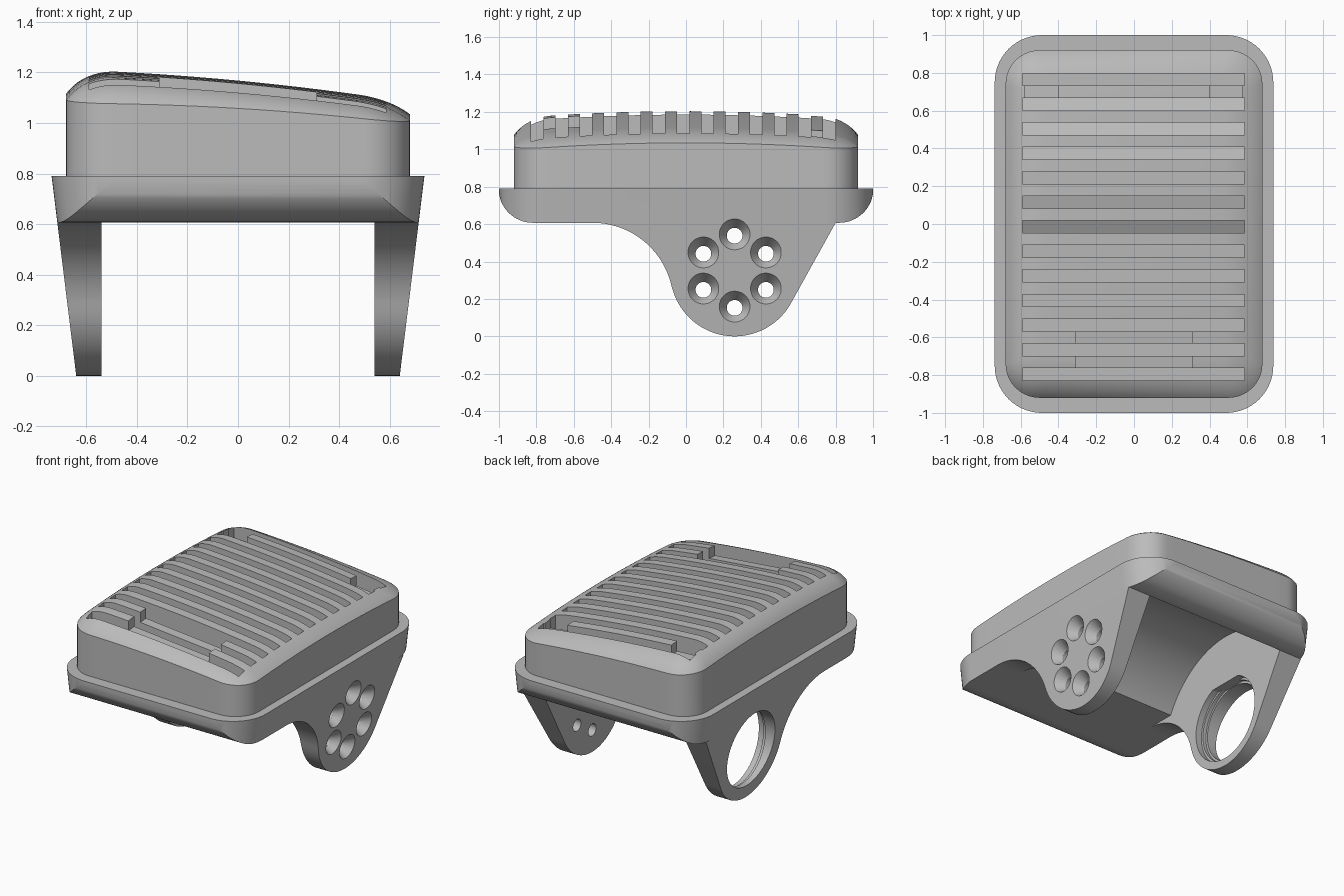
import bpy, bmesh
from math import sin, cos, pi, sqrt, radians, atan2, acos
from mathutils import Matrix

old = bpy.data.objects.get("Cube")
if old:
    bpy.data.objects.remove(old, do_unlink=True)

grey = bpy.data.materials.new("light_grey")
grey.use_nodes = True
GREY = (0.5, 0.5, 0.5, 1)
grey.diffuse_color = GREY
for node in grey.node_tree.nodes:
    if node.type == 'BSDF_PRINCIPLED':
        node.inputs["Base Color"].default_value = GREY

PIVOT_Y, PIVOT_Z, LUG_R = 0.26, 0.345, 0.345
TRAY_BOTTOM, TRAY_TOP = 0.607, 0.79
LUG_INNER = 0.54


# ---------- helpers ----------
def finish(name, bm):
    bmesh.ops.recalc_face_normals(bm, faces=bm.faces)
    me = bpy.data.meshes.new(name)
    bm.to_mesh(me)
    bm.free()
    me.materials.append(grey)
    ob = bpy.data.objects.new(name, me)
    bpy.context.scene.collection.objects.link(ob)
    return ob


def loft(name, rings, triangulate=False):
    bm = bmesh.new()
    loops = [[bm.verts.new(p) for p in ring] for ring in rings]
    n = len(loops[0])
    for a, b in zip(loops, loops[1:]):
        for i in range(n):
            j = (i + 1) % n
            bm.faces.new((a[i], a[j], b[j], b[i]))
    bm.faces.new(loops[0])
    bm.faces.new(loops[-1])
    if triangulate:
        bmesh.ops.triangulate(bm, faces=bm.faces)
    return finish(name, bm)


def boolean(target, cutter, operation='DIFFERENCE'):
    mod = target.modifiers.new("cut", 'BOOLEAN')
    mod.operation = operation
    mod.solver = 'EXACT'
    mod.object = cutter
    bpy.context.view_layer.update()
    graph = bpy.context.evaluated_depsgraph_get()
    me = bpy.data.meshes.new_from_object(target.evaluated_get(graph))
    target.modifiers.clear()
    target.data = me
    bpy.data.objects.remove(cutter, do_unlink=True)


def arc(cy, cz, r, a0, a1, n=16):
    return [(cy + r * cos(a0 + (a1 - a0) * i / n),
             cz + r * sin(a0 + (a1 - a0) * i / n)) for i in range(n + 1)]


def rounded_rect(hx, hy, r, n=10, splits=1):
    """Rounded rectangle whose straight sides are divided into equal pieces."""
    corners = [arc(sx * (hx - r), sy * (hy - r), r, k * pi / 2, (k + 1) * pi / 2, n)
               for k, (sx, sy) in enumerate(((1, 1), (-1, 1), (-1, -1), (1, -1)))]
    pts = []
    for k, corner in enumerate(corners):
        (ax, ay), (bx, by) = corner[-1], corners[(k + 1) % 4][0]
        pts += corner
        pts += [(ax + (bx - ax) * i / splits, ay + (by - ay) * i / splits)
                for i in range(1, splits)]
    return pts


def cones(spots, x0, x1, r0, r1, segments=48):
    """Cutter made of cones or cylinders along x, at the given (y, z) spots."""
    bm = bmesh.new()
    for y, z, dx in spots:
        m = Matrix.Translation(((x0 + x1) / 2 + dx, y, z)) @ Matrix.Rotation(pi / 2, 4, 'Y')
        bmesh.ops.create_cone(bm, cap_ends=True, segments=segments,
                              radius1=r0, radius2=r1, depth=x1 - x0, matrix=m)
    return finish("cutter", bm)


def blocks(specs, bottom):
    """Cutter made of blocks whose underside follows bottom(x, y)."""
    bm = bmesh.new()
    for x0, x1, y0, y1 in specs:
        for v in bmesh.ops.create_cube(bm, size=1)["verts"]:
            x, y = (x1 if v.co.x > 0 else x0), (y1 if v.co.y > 0 else y0)
            v.co = (x, y, 1.5 if v.co.z > 0 else bottom(x, y))
    return finish("cutter", bm)


def recess_cutter():
    return cones([(PIVOT_Y, PIVOT_Z, 0)], -LUG_INNER, LUG_INNER, 0.6, 0.6, 128)


def outer_x(z):
    return 0.64 + 0.0975 * z / TRAY_TOP


# ---------- tray: rounded ends, tapered sides ----------
R = TRAY_TOP - TRAY_BOTTOM
END = 1.002 - R
side = (arc(-END, TRAY_TOP, R, pi, 1.5 * pi) + arc(END, TRAY_TOP, R, 1.5 * pi, 2 * pi))
tray = loft("tray", [[(x, y, z) for y, z in side] for x in (-1, 1)])
plan = [[(x, y, z) for x, y in rounded_rect(outer_x(z), 1.0, 0.25, 16)] for z in (0.5, 0.9)]
boolean(tray, loft("cutter", plan), 'INTERSECT')
boolean(tray, recess_cutter())


# ---------- body: crowned, sloping top with a creased, rounded edge ----------
def top(x, y):
    return 1.168 - 0.095 * x - 0.045 * x * x - 0.045 * y * y


def body_plan(inset):
    return rounded_rect(0.68 - inset, 0.92 - inset, max(0.18 - inset * 0.7, 0.015), 10, 12)


def body_ring(inset, share):
    return [(x, y, top(x, y) - share * (0.072 - 0.035 * x)) for x, y in body_plan(inset)]


rings = [[(x, y, TRAY_TOP - 0.01) for x, y in body_plan(0)]]
START = radians(32)
for i in range(11):
    a = START + (pi / 2 - START) * i / 10
    rings.append(body_ring(0.2 * (1 - cos(a) / cos(START)), (1 - sin(a)) / (1 - sin(START))))
rings += [body_ring(d, 0) for d in (0.28, 0.36, 0.44, 0.52, 0.6, 0.66)]
body = loft("body", rings, True)
boolean(body, recess_cutter())


# slots across the top, with a floor that humps over the recess
def slot_floor(x, y):
    h = 0.63 ** 2 - (y - PIVOT_Y) ** 2
    return max(0.85, PIVOT_Z + sqrt(max(h, 0)))


slots = [-0.015 + 0.13 * k for k in range(-6, 7)]
boolean(body, blocks([(-0.59, 0.585, y - 0.033, y + 0.033) for y in slots], slot_floor))

# lowered slats: middle of the front two, ends of the rear one
lowered = [(-0.31, 0.31, -0.78, -0.55), (-0.58, -0.4, 0.64, 0.75), (0.4, 0.575, 0.64, 0.75)]
boolean(body, blocks(lowered, lambda x, y: top(x, y) - 0.07))

# ---------- mounting lugs ----------
BLEND = 0.433
blend_y, blend_z = -0.5, TRAY_BOTTOM - BLEND
join = atan2(PIVOT_Z - blend_z, PIVOT_Y - blend_y)
dy, dz = 0.8 - PIVOT_Y, TRAY_BOTTOM - PIVOT_Z
tangent = atan2(dz, dy) - acos(LUG_R / sqrt(dy * dy + dz * dz))
lug_side = (arc(blend_y, blend_z, BLEND, pi / 2, join, 24)
            + arc(PIVOT_Y, PIVOT_Z, LUG_R, join + pi, tangent + 2 * pi, 40)[1:]
            + [(0.8, TRAY_BOTTOM)])


def lug(name, s):
    return loft(name, [[(s * LUG_INNER, y, z) for y, z in lug_side],
                       [(s * outer_x(z), y, z) for y, z in lug_side]])


# left lug: six countersunk holes in a circle, the top one just reaching the tray
left_lug = lug("left_lug", 1)
spots = []
for k in range(6):
    a = pi / 6 + k * pi / 3
    z = PIVOT_Z + 0.193 * sin(a)
    spots.append((PIVOT_Y + 0.193 * cos(a), z, outer_x(z)))
boolean(left_lug, cones(spots, -0.4, 0.2, 0.042, 0.042))
for part in (left_lug, tray):
    boolean(part, cones(spots, -0.06, 0.012, 0.041, 0.09))

# right lug: large stepped opening
right_lug = lug("right_lug", -1)
for x0, radius in ((-0.9, 0.26), (-0.61, 0.275), (-0.585, 0.29)):
    boolean(right_lug, cones([(PIVOT_Y, PIVOT_Z, 0)], x0, -0.4, radius, radius, 72))

# ---------- shading ----------
for ob in (tray, body, left_lug, right_lug):
    ob.data.shade_smooth()
    ob.data.set_sharp_from_angle(angle=radians(28))
